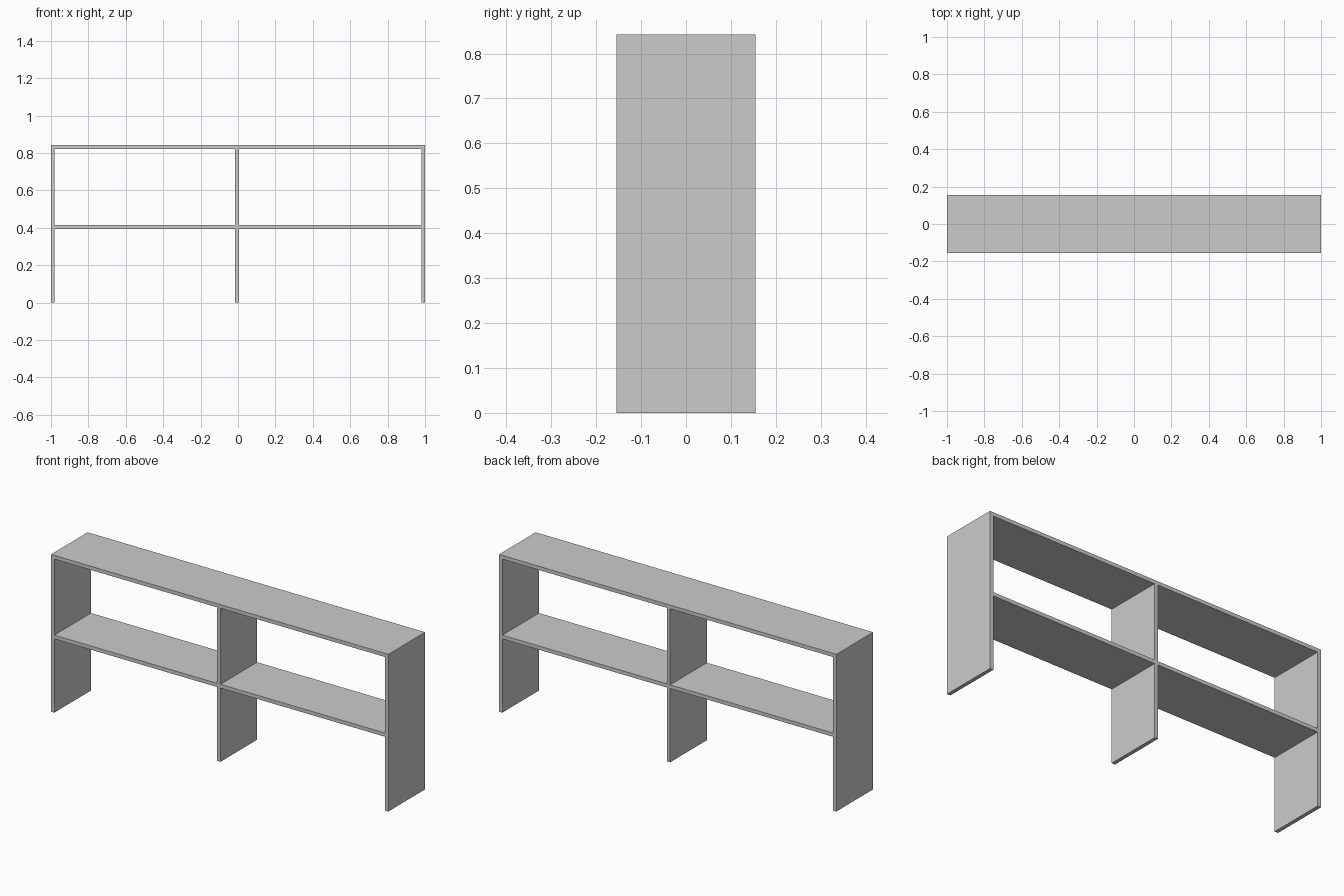
import bpy

default_cube = bpy.data.objects.get("Cube")
if default_cube:
    bpy.data.objects.remove(default_cube, do_unlink=True)

# One plain grey for the whole shelf unit
grey = bpy.data.materials.new("light_grey")
grey.use_nodes = True
colour = (0.6, 0.6, 0.6, 1)
grey.diffuse_color = colour
grey.node_tree.nodes["Principled BSDF"].inputs["Base Color"].default_value = colour

DEPTH = 0.31
HEIGHT = 0.842
BOARD = 0.02
DIVIDER_X = -0.005


def board(name, x0, x1, z0, z1):
    """Full-depth board between two x and two z positions."""
    bpy.ops.mesh.primitive_cube_add(size=1, location=((x0 + x1) / 2, 0, (z0 + z1) / 2))
    obj = bpy.context.object
    obj.name = name
    obj.scale = (x1 - x0, DEPTH, z1 - z0)
    bpy.ops.object.transform_apply(location=False, rotation=False, scale=True)
    obj.data.materials.append(grey)


# Upright panels, floor to top
uprights = {
    "right_side_panel": -1 + BOARD / 2,
    "middle_divider": DIVIDER_X,
    "left_side_panel": 1 - BOARD / 2,
}
for name, x in uprights.items():
    board(name, x - BOARD / 2, x + BOARD / 2, 0, HEIGHT)

# Shelf and top boards, fitted between the uprights
bays = {
    "right": (-1 + BOARD, DIVIDER_X - BOARD / 2),
    "left": (DIVIDER_X + BOARD / 2, 1 - BOARD),
}
for side, (x0, x1) in bays.items():
    board(side + "_shelf", x0, x1, 0.395, 0.395 + BOARD)
    board(side + "_top_board", x0, x1, HEIGHT - BOARD, HEIGHT)
